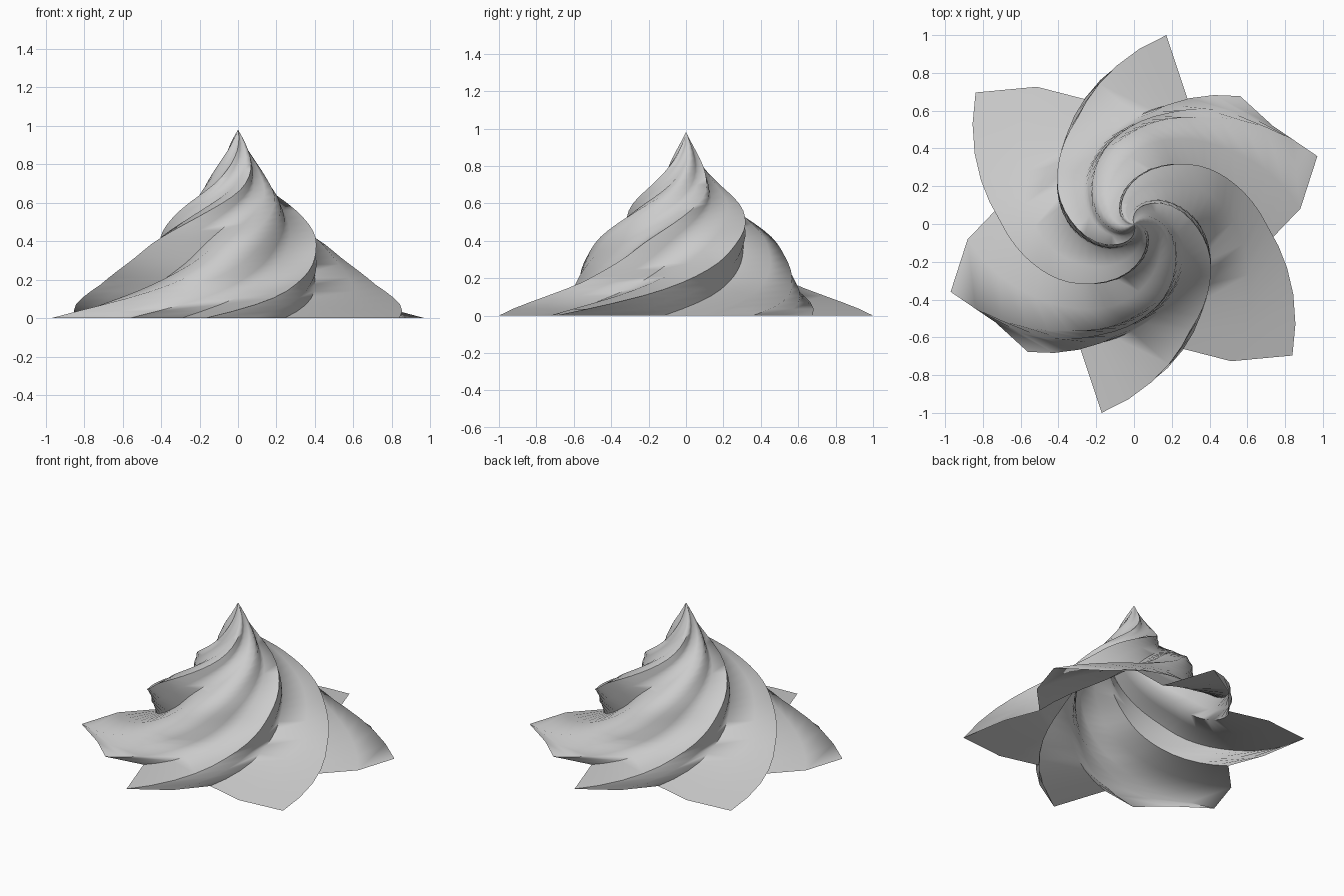
import bpy, bmesh
from math import sin, cos, radians

if "Cube" in bpy.data.objects:
    bpy.data.objects.remove(bpy.data.objects["Cube"], do_unlink=True)

HEIGHT = 0.98
RINGS = 28
START_ANGLE = 20.3
BLEND_TO = 0.18     # share of the height where the base star becomes the body star

# Half of each six-pointed section, one radius every 15 degrees
BASE_STAR = [1.035, 0.90, 0.88, 0.70, 1.014, 0.85, 0.70, 0.89, 1.09, 0.86, 0.70, 0.885] * 2
BODY_STAR = [0.93, 0.86, 0.76, 0.70, 0.89, 0.77, 0.66, 0.87, 1.0, 0.82, 0.67, 0.85] * 2

# Taper and twist at equal steps of height
TAPER = [1.0, 0.76, 0.605, 0.495, 0.34, 0.185, 0.085, 0.0]
TWIST = [0, 31, 56, 76, 104, 142, 178, 212]


def smooth_sample(values, t):
    """Catmull-Rom sample of evenly spaced values, t from 0 to 1."""
    f = t * (len(values) - 1)
    i = min(int(f), len(values) - 2)
    u = f - i
    p1, p2 = values[i], values[i + 1]
    p0 = values[i - 1] if i > 0 else 2 * p1 - p2
    p3 = values[i + 2] if i + 2 < len(values) else 2 * p2 - p1
    m1, m2 = (p2 - p0) / 2, (p3 - p1) / 2
    d = p2 - p1
    return p1 + u * (m1 + u * (3 * d - 2 * m1 - m2 + u * (m1 + m2 - 2 * d)))


def make_material(name, colour):
    mat = bpy.data.materials.new(name)
    mat.use_nodes = True
    mat.diffuse_color = colour
    bsdf = next(n for n in mat.node_tree.nodes if n.type == "BSDF_PRINCIPLED")
    bsdf.inputs["Base Color"].default_value = colour
    return mat


# Twisted, tapering shell with an open base
n = len(BASE_STAR)
bm = bmesh.new()
rings = []
for k in range(RINGS):
    t = k / RINGS
    scale = smooth_sample(TAPER, t)
    turn = START_ANGLE + smooth_sample(TWIST, t)
    blend = min(1, t / BLEND_TO)
    ring = []
    for i in range(n):
        radius = scale * (BASE_STAR[i] * (1 - blend) + BODY_STAR[i] * blend)
        a = radians(turn + i * 360 / n)
        ring.append(bm.verts.new((radius * cos(a), radius * sin(a), t * HEIGHT)))
    rings.append(ring)

for low, high in zip(rings, rings[1:]):
    for i in range(n):
        j = (i + 1) % n
        bm.faces.new((low[i], low[j], high[j], high[i]))

# Pointed peak
peak = bm.verts.new((0, 0, HEIGHT))
for i in range(n):
    bm.faces.new((rings[-1][i], rings[-1][(i + 1) % n], peak))

mesh = bpy.data.meshes.new("cream_swirl")
bm.to_mesh(mesh)
bm.free()
swirl = bpy.data.objects.new("cream_swirl", mesh)
bpy.context.collection.objects.link(swirl)
mesh.materials.append(make_material("light_grey", (0.6, 0.6, 0.6, 1)))

# Smooth shading with only the sharpest folds kept
bpy.ops.object.select_all(action="DESELECT")
swirl.select_set(True)
bpy.context.view_layer.objects.active = swirl
bpy.ops.object.shade_smooth_by_angle(angle=radians(75))
